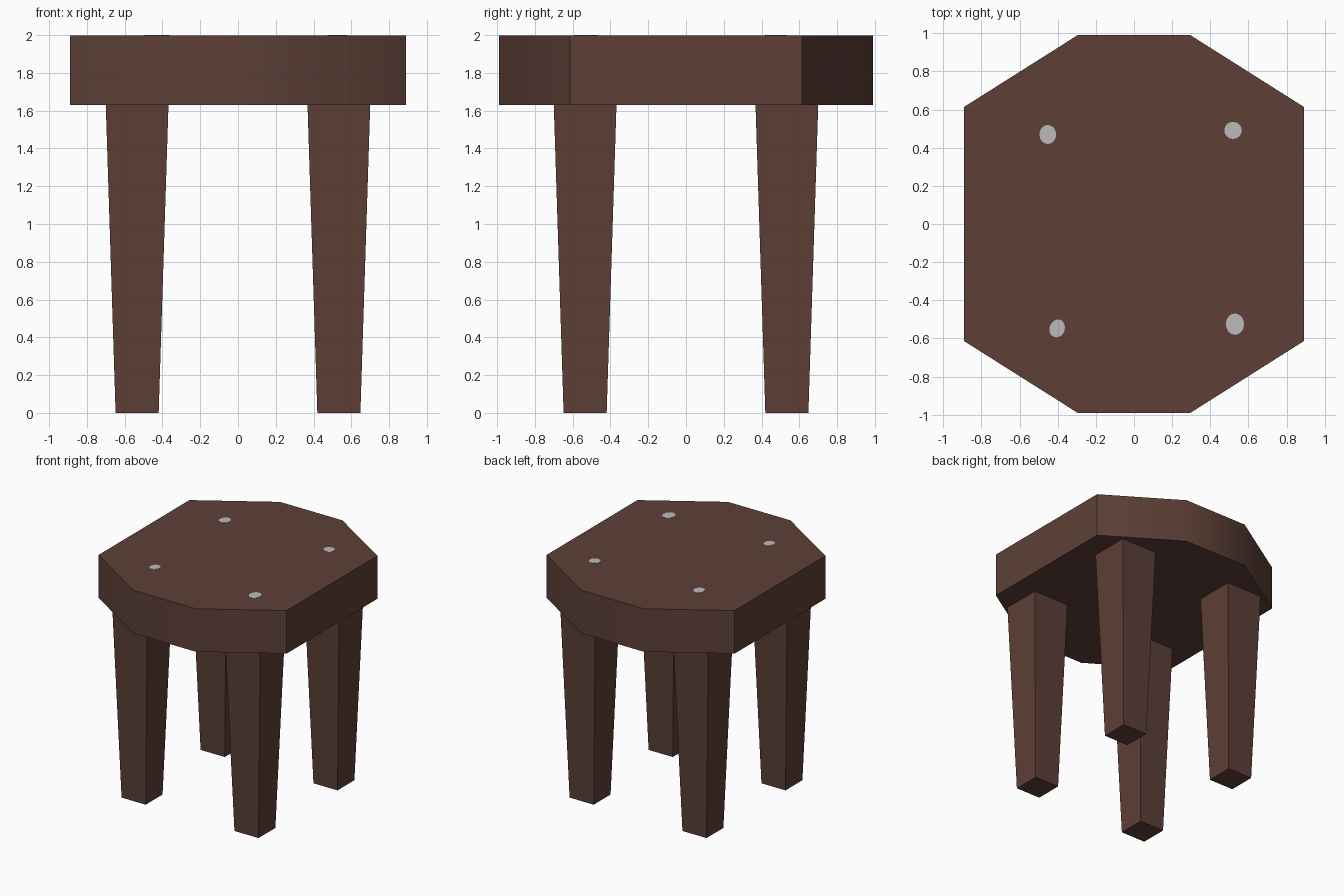
import bpy, bmesh, math

if "Cube" in bpy.data.objects:
    bpy.data.objects.remove(bpy.data.objects["Cube"])


def material(name, rgb):
    m = bpy.data.materials.new(name)
    m.diffuse_color = (*rgb, 1.0)
    m.use_nodes = True
    m.node_tree.nodes["Principled BSDF"].inputs["Base Color"].default_value = m.diffuse_color
    return m


wood = material("dark brown wood", (0.109, 0.051, 0.038))
metal = material("light grey", (0.50, 0.50, 0.50))


def loft(name, bottom, top, z0, z1, mat):
    """Closed solid between two matching outlines at heights z0 and z1."""
    bm = bmesh.new()
    lo = [bm.verts.new((x, y, z0)) for x, y in bottom]
    hi = [bm.verts.new((x, y, z1)) for x, y in top]
    n = len(lo)
    bm.faces.new(lo[::-1])
    bm.faces.new(hi)
    for i in range(n):
        j = (i + 1) % n
        bm.faces.new((lo[i], lo[j], hi[j], hi[i]))
    bmesh.ops.recalc_face_normals(bm, faces=bm.faces)
    me = bpy.data.meshes.new(name)
    bm.to_mesh(me)
    bm.free()
    me.materials.append(mat)
    ob = bpy.data.objects.new(name, me)
    bpy.context.collection.objects.link(ob)
    return ob


def box_outline(sx, sy, near, far):
    return [(sx * near, sy * near), (sx * far, sy * near),
            (sx * far, sy * far), (sx * near, sy * far)]


# Octagonal seat: front and back corners shade softly, side corners stay sharp
octagon = [(0.295, -0.99), (0.89, -0.614), (0.89, 0.614), (0.295, 0.99),
           (-0.295, 0.99), (-0.89, 0.614), (-0.89, -0.614), (-0.295, -0.99)]
seat = loft("seat", octagon, octagon, 1.63, 1.998, wood)
bpy.context.view_layer.objects.active = seat
seat.select_set(True)
bpy.ops.object.shade_smooth_by_angle(angle=math.radians(45))
seat.select_set(False)

# Four tapered square legs
for sx, side in ((-1, "left"), (1, "right")):
    for sy, end in ((-1, "front"), (1, "back")):
        loft(f"{end}_{side}_leg",
             box_outline(sx, sy, 0.42, 0.648),
             box_outline(sx, sy, 0.368, 0.70), 0.0, 1.63, wood)

# Uneven grey peg ends on the seat: centre, half width, half depth, lean
pegs = [(-0.452, 0.469, 0.044, 0.05, 0.0), (0.519, 0.491, 0.046, 0.045, 0.0),
        (-0.406, -0.543, 0.044, 0.051, 0.25), (0.529, -0.525, 0.048, 0.056, 0.0)]
for k, (cx, cy, rx, ry, lean) in enumerate(pegs):
    outline = []
    for i in range(16):
        a = math.tau * i / 16
        r = 1 - lean * max(0, math.cos(a - math.radians(130)))
        outline.append((cx + rx * r * math.cos(a), cy + ry * r * math.sin(a)))
    loft(f"peg_end_{k + 1}", outline, outline, 1.996, 2.0, metal)
